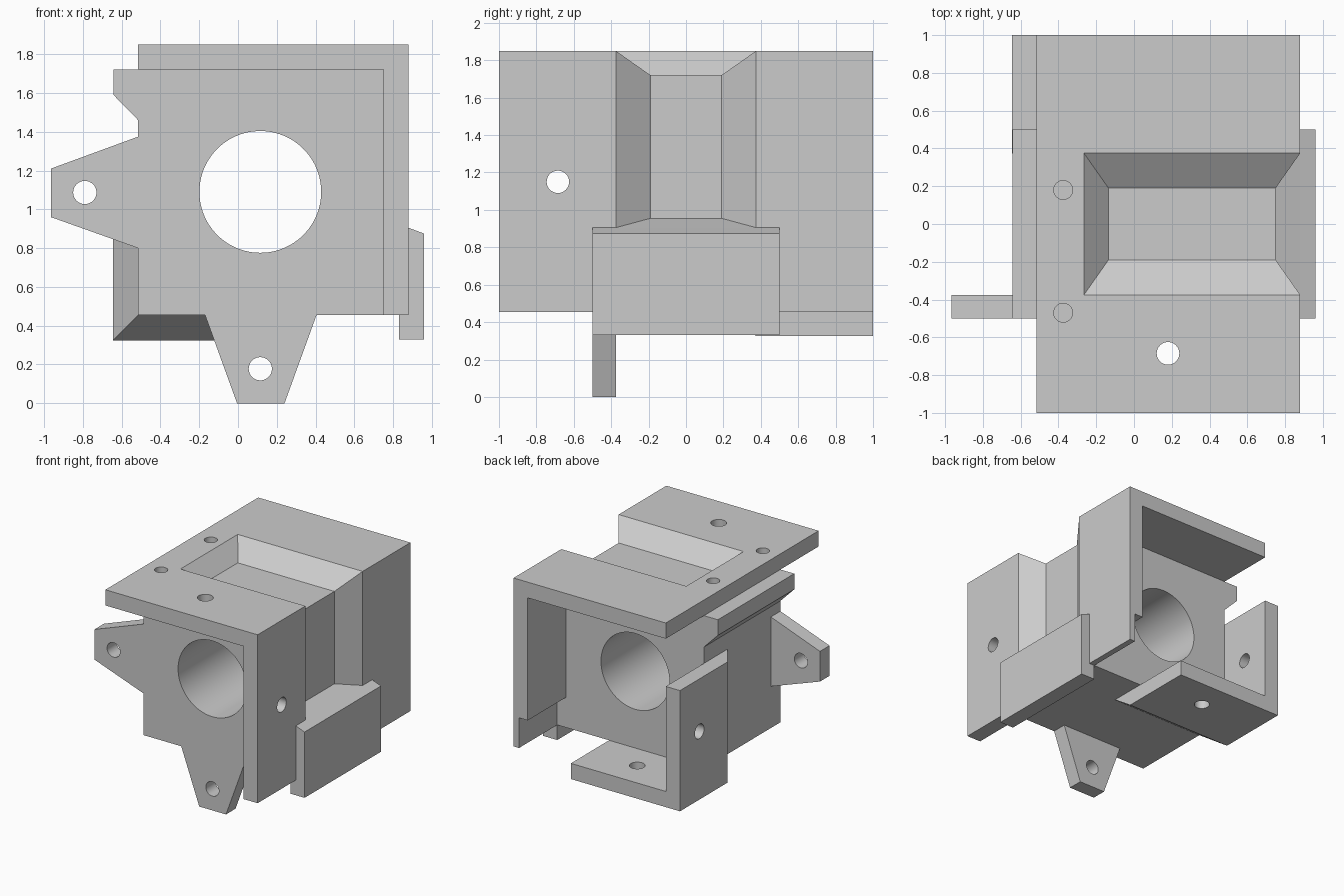
import bpy, bmesh, math
from mathutils import Vector, Matrix

if "Cube" in bpy.data.objects:
    bpy.data.objects.remove(bpy.data.objects["Cube"])

grey = bpy.data.materials.new("light grey")
grey.diffuse_color = (0.6, 0.6, 0.6, 1)
grey.use_nodes = True
grey.node_tree.nodes["Principled BSDF"].inputs["Base Color"].default_value = grey.diffuse_color


def make_object(name, bm):
    bmesh.ops.recalc_face_normals(bm, faces=bm.faces[:])
    mesh = bpy.data.meshes.new(name)
    bm.to_mesh(mesh)
    bm.free()
    mesh.materials.append(grey)
    ob = bpy.data.objects.new(name, mesh)
    bpy.context.collection.objects.link(ob)
    return ob


def loft(name, a, b, caps):
    """Solid between two matching vertex rings; caps lists the end faces."""
    bm = bmesh.new()
    va, vb = [bm.verts.new(p) for p in a], [bm.verts.new(p) for p in b]
    n = len(a)
    for i in range(n):
        j = (i + 1) % n
        bm.faces.new((va[i], va[j], vb[j], vb[i]))
    for cap in caps:
        bm.faces.new([va[i] for i in cap])
        bm.faces.new([vb[i] for i in reversed(cap)])
    return make_object(name, bm)


def prism(name, profile, y0, y1):
    """Extrude an (x, z) profile along y."""
    return loft(name, [(x, y0, z) for x, z in profile],
                [(x, y1, z) for x, z in profile], [range(len(profile))])


def box(x0, x1, z0, z1):
    return [(x0, z0), (x1, z0), (x1, z1), (x0, z1)]


def cut(ob, cutter):
    cutter.hide_render = True
    cutter.hide_set(True)
    mod = ob.modifiers.new("cut", 'BOOLEAN')
    mod.object = cutter
    mod.operation = 'DIFFERENCE'
    mod.solver = 'EXACT'


def drill(ob, centre, axis, radius, depth=0.4, segments=32):
    bm = bmesh.new()
    rot = Vector((0, 0, 1)).rotation_difference(Vector(axis)).to_matrix().to_4x4()
    bmesh.ops.create_cone(bm, cap_ends=True, segments=segments, radius1=radius,
                          radius2=radius, depth=depth,
                          matrix=Matrix.Translation(centre) @ rot)
    for f in bm.faces:
        f.smooth = len(f.verts) == 4
    cut(ob, make_object("drill_cutter", bm))


X, Y, Z = (1, 0, 0), (0, 1, 0), (0, 0, 1)

# Central block with the large bore
block = prism("block", box(-0.515, 0.75, 0.455, 1.72), -0.5, 0.5)
drill(block, (0.115, 0, 1.09), Y, 0.314, 1.4, 96)

# Top and right plates, joined in an angle
plates = prism("angle_plates", [(-0.515, 1.72), (0.75, 1.72), (0.75, 0.455),
                                (0.88, 0.455), (0.88, 1.85), (-0.515, 1.85)], -1, 1)


# Tapered pocket wrapping over the plate corner
def pocket_ring(t, side):
    y = side * (0.19 + 0.185 * t)
    xo, zo = 0.75 + 0.13 * t, 1.72 + 0.13 * t
    return (-0.135 - 0.13 * t, y, zo), (xo, y, zo), (xo, y, 0.955 - 0.05 * t)


def pocket_side(side):
    return [*pocket_ring(-0.1, side), *reversed(pocket_ring(1.2, side))]


cut(plates, loft("pocket_cutter", pocket_side(-1), pocket_side(1),
                 [(0, 1, 4, 5), (1, 2, 3, 4)]))

# Relief on the inside of the right plate, rear half
cut(plates, prism("relief_cutter", box(0.70, 0.83, 0.40, 0.705), 0.5, 1.1))

# Screw holes and shallow holes in the plates
drill(plates, (0.18, -0.685, 1.785), Z, 0.06)
drill(plates, (0.88, -0.685, 1.15), X, 0.06)
for y in (0.18, -0.47):
    drill(plates, (-0.375, y, 1.83), Z, 0.05, 0.2)

# Lower left angle bracket with bevelled front end
ring = [(-0.645, 0.325), (0.355, 0.325), (0.355, 0.455),
        (-0.515, 0.455), (-0.515, 1.325), (-0.645, 1.325)]
front = [(x, 0.375 if i in (0, 1, 5) else 0.19, z) for i, (x, z) in enumerate(ring)]
bracket = loft("angle_bracket", front, [(x, 1, z) for x, z in ring],
               [(0, 1, 2, 3), (0, 3, 4, 5)])
drill(bracket, (-0.075, 0.745, 0.39), Z, 0.06)
drill(bracket, (-0.58, 0.745, 0.89), X, 0.06)

# Catch on the right and hook on the left
prism("right_catch", [(0.83, 0.33), (0.96, 0.33), (0.96, 0.875),
                      (0.88, 0.905), (0.83, 0.905)], -0.5, 0.5)
prism("left_hook", [(-0.515, 1.46), (-0.515, 1.72), (-0.642, 1.72),
                    (-0.642, 1.59)], -0.5, 0.5)

# Mounting ears
side_ear = prism("side_ear", [(-0.515, 1.375), (-0.965, 1.21), (-0.965, 0.96),
                              (-0.515, 0.80)], -0.5, -0.375)
drill(side_ear, (-0.79, -0.44, 1.087), Y, 0.06)
bottom_ear = prism("bottom_ear", [(-0.17, 0.455), (-0.005, 0), (0.24, 0),
                                  (0.405, 0.455)], -0.5, -0.375)
drill(bottom_ear, (0.115, -0.44, 0.178), Y, 0.06)
